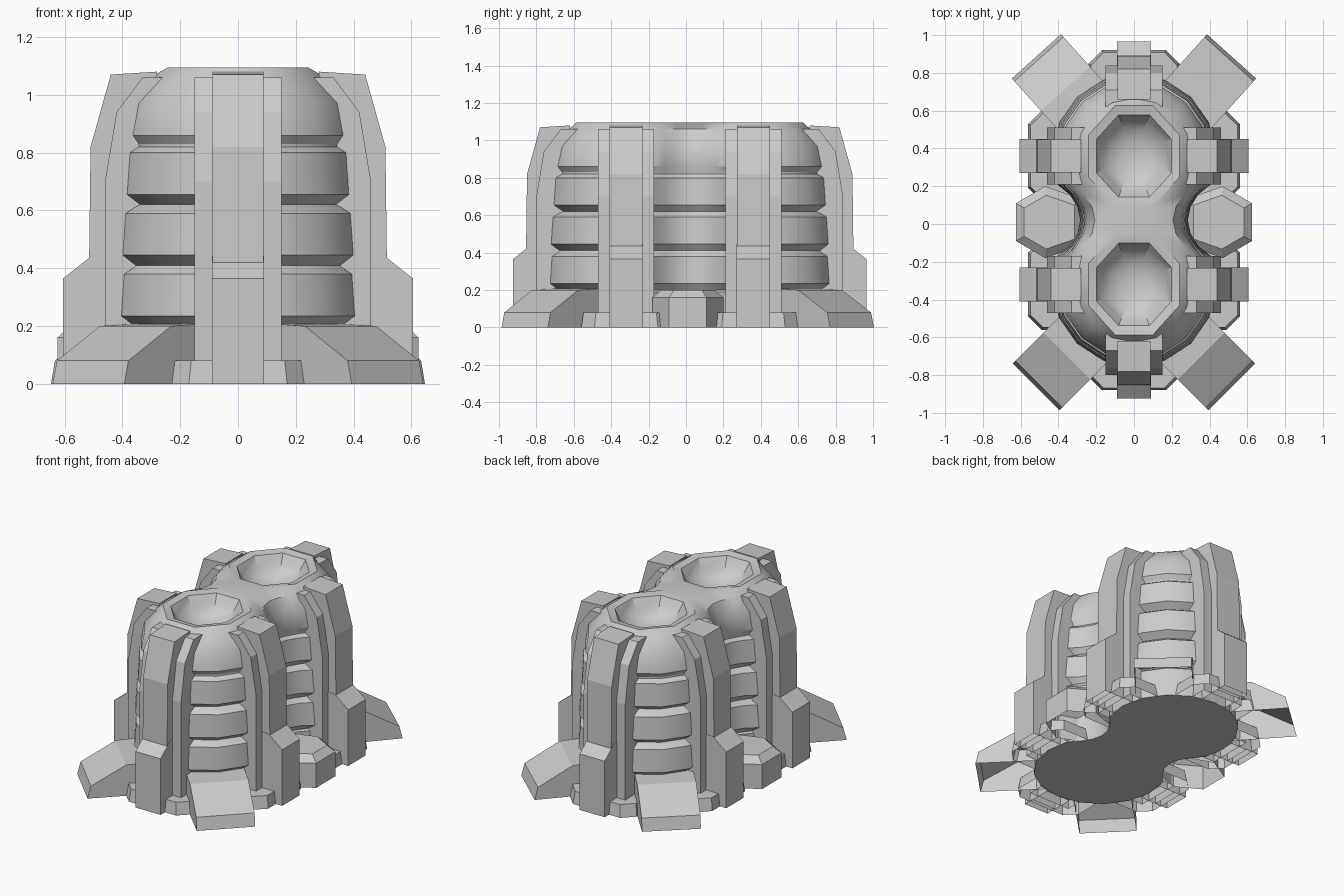
import bpy, bmesh, math
from mathutils import Matrix, Vector

cube = bpy.data.objects.get("Cube")
if cube:
    bpy.data.objects.remove(cube, do_unlink=True)

stone = bpy.data.materials.new("light_grey")
stone.use_nodes = True
GREY = (0.6, 0.6, 0.6, 1)
stone.diffuse_color = GREY
stone.node_tree.nodes["Principled BSDF"].inputs["Base Color"].default_value = GREY

MID_Y, HALF, RADIUS = 0.02, 0.34, 0.435   # centre and spacing of the two towers


def finish(bm, name, smooth=False):
    bmesh.ops.recalc_face_normals(bm, faces=bm.faces)
    mesh = bpy.data.meshes.new(name)
    bm.to_mesh(mesh)
    bm.free()
    mesh.materials.append(stone)
    obj = bpy.data.objects.new(name, mesh)
    bpy.context.collection.objects.link(obj)
    if smooth:
        bpy.ops.object.select_all(action='DESELECT')
        obj.select_set(True)
        bpy.context.view_layer.objects.active = obj
        bpy.ops.object.shade_smooth_by_angle(angle=math.radians(30))
    return obj


def loft(bm, loops):
    """Skin a list of closed point loops; returns the vertex rings."""
    rings = [[bm.verts.new(p) for p in loop] for loop in loops]
    for a, b in zip(rings, rings[1:]):
        for i in range(len(a)):
            j = (i + 1) % len(a)
            bm.faces.new((a[i], a[j], b[j], b[i]))
    return rings


def shell(name, loops, place):
    """Capped loft that is left open where it meets the ground."""
    bm = bmesh.new()
    rings = loft(bm, loops)
    bm.faces.new(rings[0])
    bm.faces.new(rings[-1])
    bmesh.ops.recalc_face_normals(bm, faces=bm.faces)
    ground = [f for f in bm.faces if all(v.co.z < 0.001 for v in f.verts)]
    bmesh.ops.delete(bm, geom=ground, context='FACES')
    bmesh.ops.transform(bm, matrix=place, verts=bm.verts)
    return finish(bm, name)


def prism(name, profile, half_width, place):
    """Side profile of (outward, up) points, extruded across its width."""
    shell(name, [[(r, s * half_width, z) for r, z in profile] for s in (-1, 1)], place)


def placed(x, y, degrees):
    return Matrix.Translation((x, y, 0)) @ Matrix.Rotation(math.radians(degrees), 4, 'Z')


# Ribbed body: twin-tower outline as (point, outward normal) pairs
quarter = [(Vector((0.285 + 3 * y * y, y)), Vector((0.6, 0))) for y in (0, 0.07, 0.135)]
for deg in range(-20, 91, 22):
    n = Vector((math.cos(math.radians(deg)), math.sin(math.radians(deg))))
    quarter.append((n * RADIUS + Vector((0, HALF)), n))


def flipped(pairs, sx, sy):
    return [tuple(Vector((v.x * sx, v.y * sy)) for v in pair) for pair in pairs]


outline = (quarter + flipped(quarter[-2::-1], -1, 1)
           + flipped(quarter[1:], -1, -1) + flipped(quarter[-2:0:-1], 1, -1))

steps = [(0, -0.03), (0.19, -0.03)]
for base, taper in ((0.2, 0), (0.41, 0.005), (0.62, 0.02)):
    steps += [(base, -0.045 - taper), (base + 0.035, -taper),
              (base + 0.18, -0.01 - taper), (base + 0.2, -0.04 - taper)]
steps += [(0.83, -0.06), (0.86, -0.04), (0.97, -0.06), (1.06, -0.13)]

bm = bmesh.new()
rings = loft(bm, [[(*(p + n * off), z) for p, n in outline] for z, off in steps])
bm.faces.new(rings[0])
rims = [rings[-1]]

# Eight-sided bowls sunk into the top of each tower
BOWL = [(0.275, 1.095), (0.225, 1.085), (0.19, 1.03), (0.14, 0.985), (0.07, 0.96)]
for side in (-1, 1):
    loops = []
    for r, z in BOWL:
        loops.append([(0.95 * r * math.cos(a), side * HALF + 1.05 * r * math.sin(a), z)
                      for a in ((k + 0.5) * math.pi / 4 for k in range(8))])
    bowl = loft(bm, loops)
    bm.faces.new(bowl[-1])
    rims.append(bowl[0])

# Deck filling the space between the body edge and both bowls
edges = [bm.edges.get((ring[i - 1], ring[i])) for ring in rims for i in range(len(ring))]
bmesh.ops.triangle_fill(bm, edges=edges, use_beauty=True, normal=(0, 0, 1))
bmesh.ops.translate(bm, vec=(0, MID_Y, 0), verts=bm.verts)
finish(bm, "ribbed_body", smooth=True)

# Buttresses: flange, upright, stepped foot and low plinth
FLANGE = [(0.2, 0), (0.46, 0), (0.46, 0.7), (0.42, 0.94), (0.33, 1.06), (0.2, 1.06)]
UPRIGHT = [(0.26, 0), (0.515, 0), (0.515, 0.43), (0.51, 0.82), (0.44, 1.07), (0.28, 1.08)]
FOOT = [(0.4, 0), (0.605, 0), (0.605, 0.365), (0.51, 0.44), (0.4, 0.45)]
PLINTH = [(0.25, -0.24), (0.49, -0.24), (0.56, -0.17), (0.56, 0.17), (0.49, 0.24), (0.25, 0.24)]

for y_side, tower in ((-1, "front"), (1, "back")):
    y = MID_Y + y_side * HALF
    for label, angle, shift in (("left", 0, 0), ("right", 180, 0), ("end", 90 * y_side, 0.02)):
        place = placed(0, y, angle)
        tall_place = placed(0, y + shift * y_side, angle)
        part = f"{tower}_{label}"
        prism(part + "_flange", FLANGE, 0.15, tall_place)
        prism(part + "_upright", UPRIGHT, 0.088, tall_place)
        prism(part + "_buttress_foot", FOOT, 0.09, place)
        shell(part + "_plinth", [[(r, w, 0) for r, w in PLINTH],
                                 [(r * 0.98, w * 0.95, 0.08) for r, w in PLINTH]], place)

# Sloping corner feet, placed by the middle of their outer edge
RAMP = [(-0.42, 0), (0.01, 0), (-0.01, 0.08), (-0.22, 0.2), (-0.42, 0.21)]
for y_name, y, turn in (("back", 0.88, 48), ("front", -0.855, -45)):
    for x_name, x, angle in (("left", 0.51, turn), ("right", -0.51, 180 - turn)):
        prism(f"{y_name}_{x_name}_corner_foot", RAMP, 0.175, placed(x, y, angle))

# Faceted blocks at the waist
HEX = [(0.625, -0.1), (0.625, 0.1), (0.47, 0.19), (0.27, 0.12), (0.27, -0.12), (0.47, -0.19)]
for angle, name in ((0, "left"), (180, "right")):
    top = [(0.45 + (x - 0.45) * 0.75, y * 0.75, 0.2) for x, y in HEX]
    shell(name + "_waist_block",
          [[(x, y, z) for x, y in HEX] for z in (0, 0.16)] + [top],
          placed(0, MID_Y - 0.01, angle))
